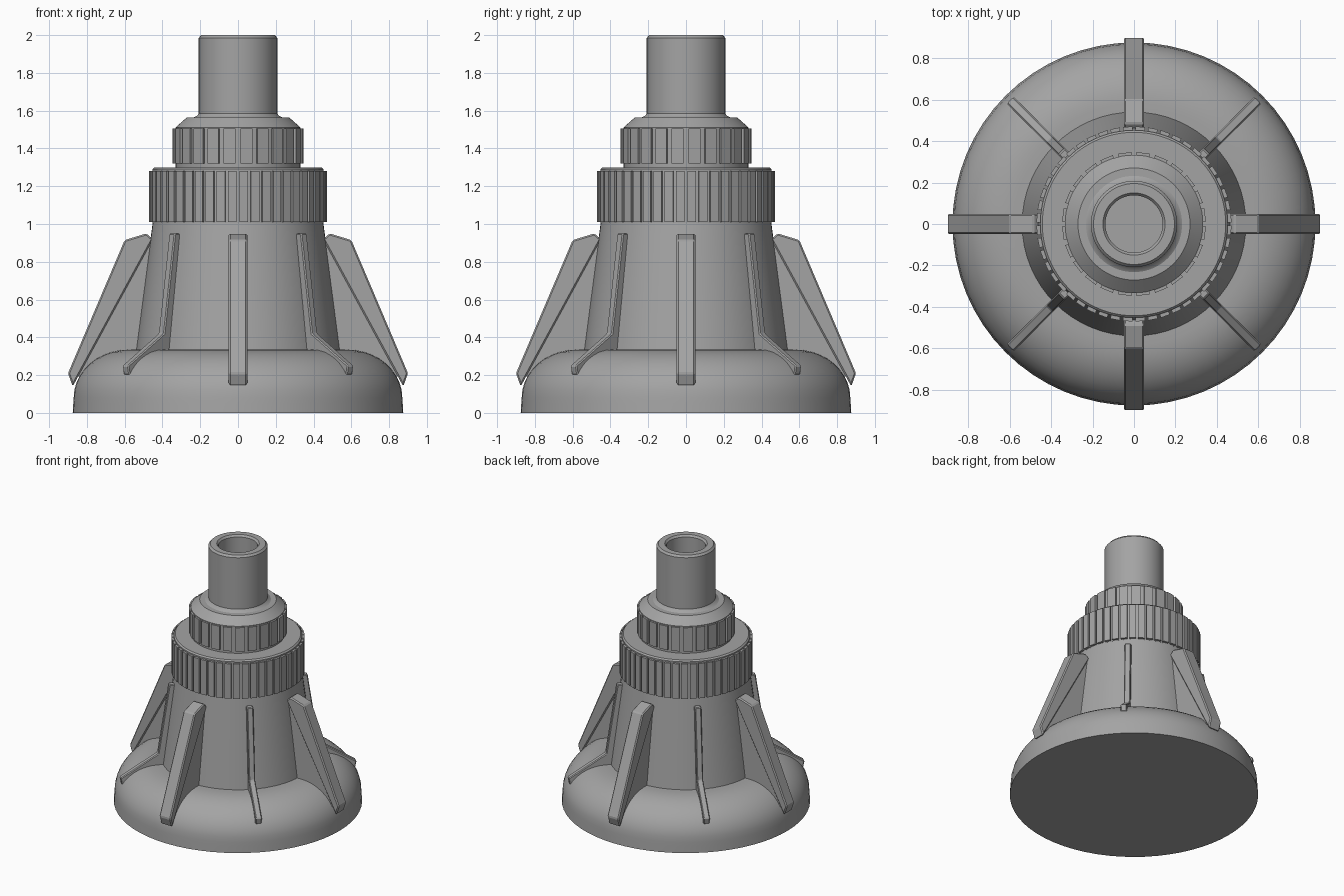
import bpy, bmesh, math
from mathutils import Matrix, Vector

if "Cube" in bpy.data.objects:
    bpy.data.objects.remove(bpy.data.objects["Cube"], do_unlink=True)

GREY = (0.37, 0.37, 0.37, 1)
mat = bpy.data.materials.new("plain grey")
mat.use_nodes = True
mat.diffuse_color = GREY
bsdf = mat.node_tree.nodes["Principled BSDF"]
bsdf.inputs["Base Color"].default_value = GREY
bsdf.inputs["Roughness"].default_value = 0.6


def finish(name, bm, smooth=None, bevel=0):
    bmesh.ops.remove_doubles(bm, verts=bm.verts, dist=1e-5)
    bmesh.ops.recalc_face_normals(bm, faces=bm.faces)
    mesh = bpy.data.meshes.new(name)
    bm.to_mesh(mesh)
    bm.free()
    mesh.materials.append(mat)
    ob = bpy.data.objects.new(name, mesh)
    bpy.context.collection.objects.link(ob)
    if smooth:
        bpy.ops.object.select_all(action='DESELECT')
        ob.select_set(True)
        bpy.context.view_layer.objects.active = ob
        bpy.ops.object.shade_smooth_by_angle(angle=math.radians(smooth))
    if bevel:
        mod = ob.modifiers.new("edge bevel", 'BEVEL')
        mod.width = bevel
        mod.segments = 1
    return ob


def lathe(name, profile, steps=64):
    """Turn an (r, z) profile around the z axis."""
    bm = bmesh.new()
    vs = [bm.verts.new((r, 0, z)) for r, z in profile]
    es = [bm.edges.new(pair) for pair in zip(vs, vs[1:])]
    bmesh.ops.spin(bm, geom=vs + es, cent=(0, 0, 0), axis=(0, 0, 1),
                   angle=math.tau, steps=steps)
    return finish(name, bm, smooth=30)


def prism(bm, points, direction):
    """Fill a closed outline and extrude it."""
    face = bm.faces.new([bm.verts.new(p) for p in points])
    out = bmesh.ops.extrude_face_region(bm, geom=[face], use_keep_orig=True)
    moved = [v for v in out["geom"] if isinstance(v, bmesh.types.BMVert)]
    bmesh.ops.translate(bm, verts=moved, vec=direction)


def fin(name, outline, thickness, angle, bevel):
    """Upright plate with an (r, z) outline, turned to an angle."""
    bm = bmesh.new()
    prism(bm, [(r, -thickness / 2, z) for r, z in outline], Vector((0, thickness, 0)))
    bmesh.ops.rotate(bm, verts=bm.verts, cent=(0, 0, 0),
                     matrix=Matrix.Rotation(angle, 3, 'Z'))
    return finish(name, bm, bevel=bevel)


def grip(name, teeth, inner, outer, low, high, fill):
    """Ring of raised grip ribs, with a groove facing the front."""
    bm = bmesh.new()
    step = math.tau / teeth
    points = []
    for i in range(teeth):
        mid = (i + 0.5) * step
        half = step * fill / 2
        for r, a in ((inner, mid - half), (outer, mid - half),
                     (outer, mid + half), (inner, mid + half)):
            points.append((r * math.cos(a), r * math.sin(a), low))
    prism(bm, points, Vector((0, 0, high - low)))
    return finish(name, bm)


# Rounded foot
foot = [(0, 0), (0.875, 0), (0.872, 0.05)]
for i in range(11):
    a = math.radians(9 * i)
    foot.append((0.58 + 0.29 * math.cos(a), 0.08 + 0.255 * math.sin(a)))
foot += [(0.5, 0.335), (0, 0.335)]
lathe("rounded_foot", foot)

# Tapered body
lathe("tapered_body", [(0, 0.3), (0.544, 0.3), (0.45, 1.02), (0, 1.02)])

# Large grip collar
lathe("large_collar", [(0, 1.005), (0.452, 1.005), (0.452, 1.29),
                       (0.442, 1.3), (0, 1.3)], 96)
grip("large_collar_ribs", 48, 0.448, 0.47, 1.01, 1.28, 0.76)

# Small grip collar with sloped shoulder
lathe("small_collar", [(0, 1.29), (0.332, 1.29), (0.332, 1.51), (0.27, 1.565),
                       (0.232, 1.565), (0.215, 1.575), (0.205, 1.59), (0, 1.59)], 72)
grip("small_collar_ribs", 24, 0.328, 0.347, 1.32, 1.505, 0.72)

# Hollow spout
lathe("hollow_spout", [(0.208, 1.56), (0.208, 1.985), (0.195, 2), (0.15, 2),
                       (0.138, 1.985), (0.138, 1.6), (0, 1.6)])

# Four broad buttresses: sloped rail over a slimmer web
RAIL = [(0.45, 0.92), (0.485, 0.95), (0.60, 0.915), (0.9, 0.21), (0.875, 0.14)]
WEB = [(0.42, 0.9), (0.5, 0.91), (0.86, 0.21), (0.8, 0.15), (0.42, 0.25)]
# Four slim ribs hugging the body and the foot
RIB = [(0.43, 0.93), (0.455, 0.95), (0.495, 0.95), (0.575, 0.42), (0.845, 0.25),
       (0.835, 0.2), (0.77, 0.2), (0.45, 0.3)]
sides = ("left", "back", "right", "front")
corners = ("back_left", "back_right", "front_right", "front_left")
for i in range(4):
    a = i * math.pi / 2
    fin(sides[i] + "_buttress_rail", RAIL, 0.098, a, 0.008)
    fin(sides[i] + "_buttress_web", WEB, 0.08, a, 0)
    fin(corners[i] + "_slim_rib", RIB, 0.045, a + math.pi / 4, 0.006)
